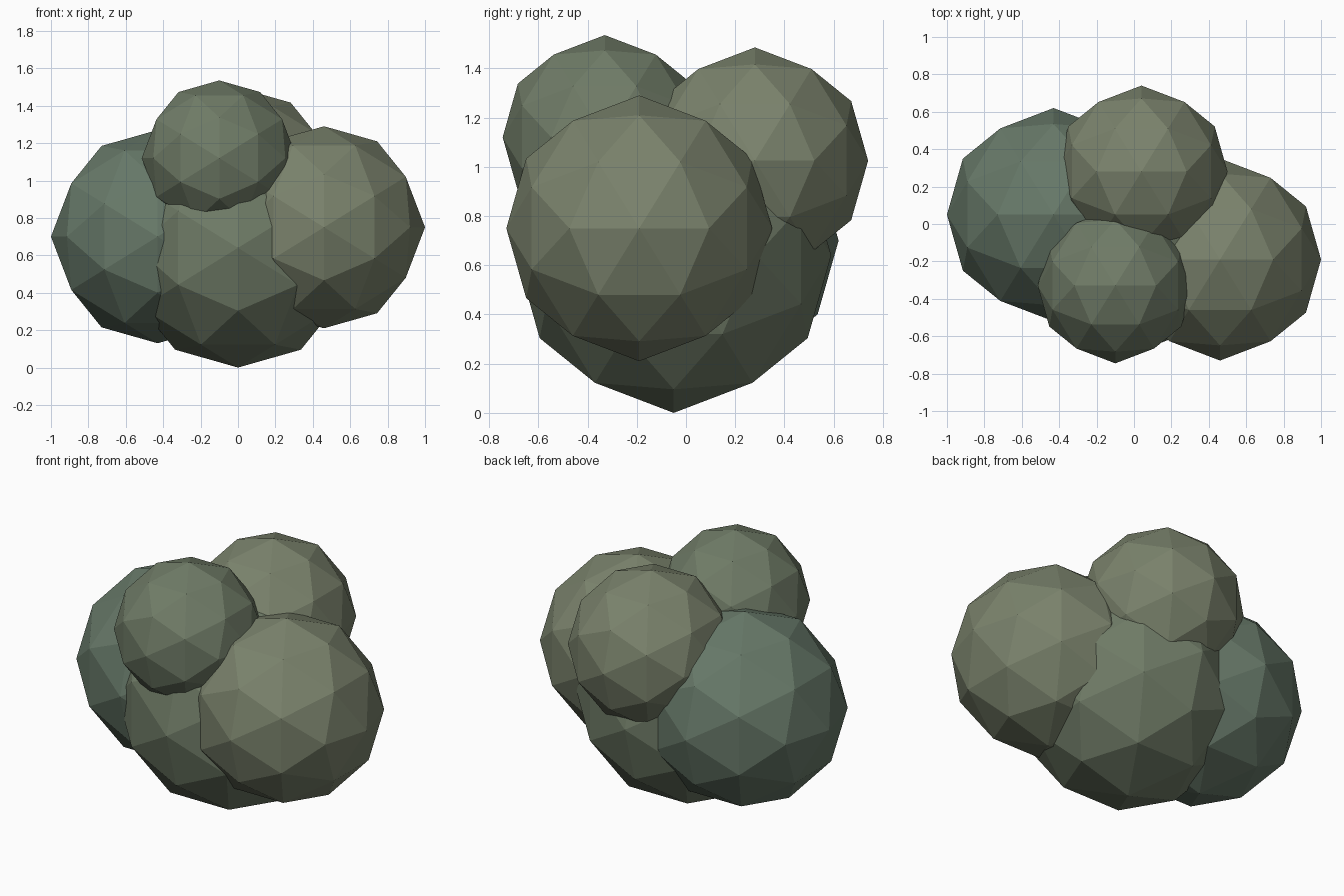
import bpy, math
from mathutils import Matrix

if "Cube" in bpy.data.objects:
    bpy.data.objects.remove(bpy.data.objects["Cube"])

# Turn that puts an icosphere edge, not a corner, at the top
TURN = Matrix.Rotation(-math.atan(2) / 2, 4, 'Y')


def clump(name, centre, radius, colour):
    """One faceted foliage ball."""
    bpy.ops.mesh.primitive_ico_sphere_add(subdivisions=2, radius=radius)
    ob = bpy.context.object
    ob.name = name
    ob.data.transform(TURN)
    ob.location = centre
    mat = bpy.data.materials.new(name + "_green")
    mat.diffuse_color = (*colour, 1)
    mat.use_nodes = True
    mat.node_tree.nodes["Principled BSDF"].inputs["Base Color"].default_value = mat.diffuse_color
    ob.data.materials.append(mat)


DARK = (0.135, 0.19, 0.14)
MID = (0.16, 0.20, 0.135)
LIGHT = (0.195, 0.225, 0.15)

# Bush: three large clumps below, two small ones on top
clump("centre_clump", (0, -0.05, 0.64), 0.64, MID)
clump("left_clump", (-0.43, 0.05, 0.70), 0.57, DARK)
clump("right_clump", (0.46, -0.19, 0.75), 0.54, LIGHT)
clump("back_top_clump", (0.04, 0.28, 1.025), 0.46, LIGHT)
clump("front_top_clump", (-0.10, -0.33, 1.12), 0.415, MID)
